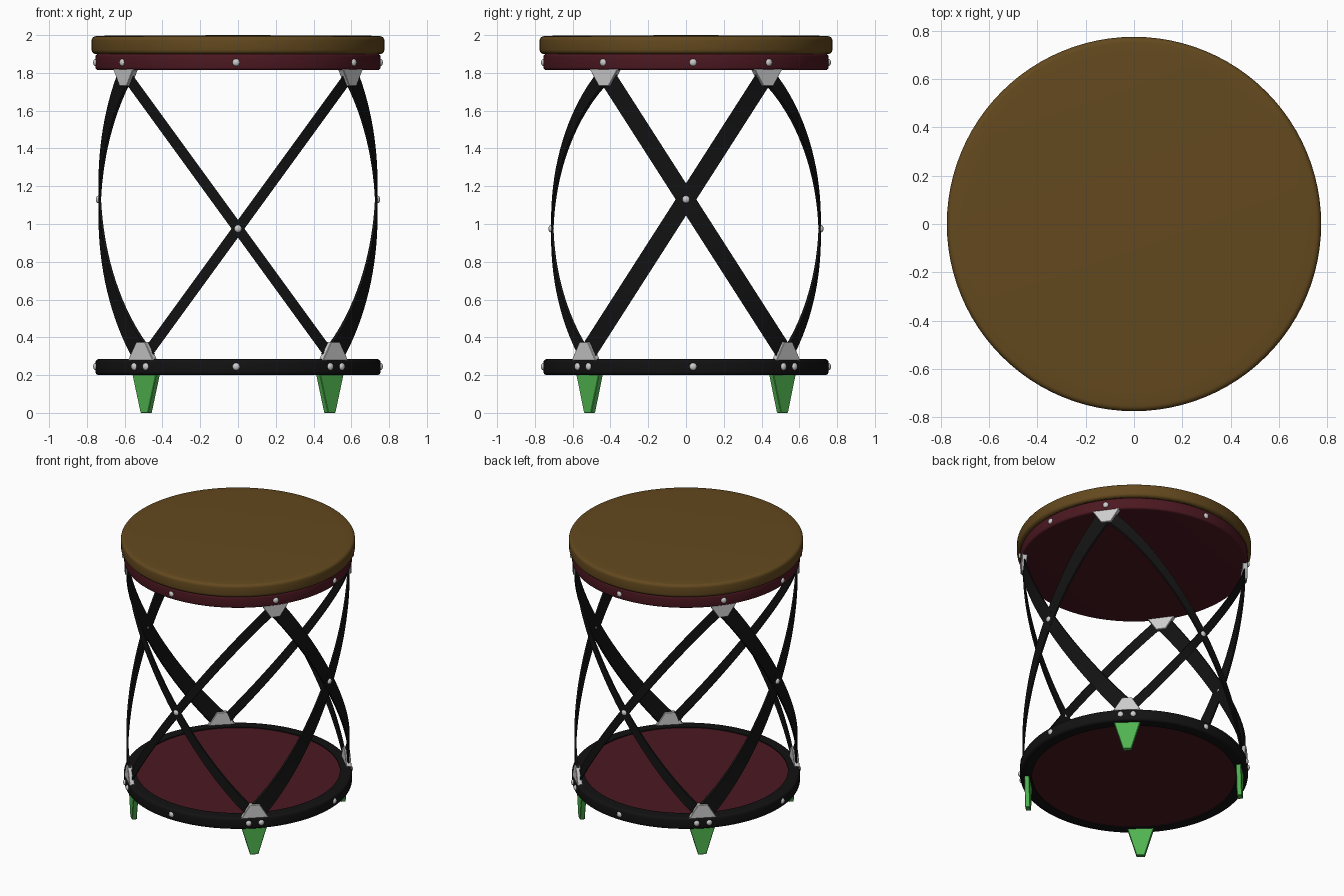
import bpy, bmesh
from math import sin, cos, pi, atan2, sqrt, radians
from mathutils import Matrix, Vector

if "Cube" in bpy.data.objects:
    bpy.data.objects.remove(bpy.data.objects["Cube"])


def material(name, rgb):
    m = bpy.data.materials.new(name)
    m.diffuse_color = (*rgb, 1)
    m.use_nodes = True
    m.node_tree.nodes["Principled BSDF"].inputs["Base Color"].default_value = m.diffuse_color
    return m


BROWN = material("seat_brown", (0.125, 0.066, 0.013))
RED = material("dark_red", (0.072, 0.009, 0.015))
BLACK = material("black_metal", (0.006, 0.006, 0.006))
GREEN = material("green_foot", (0.08, 0.45, 0.08))


def finish(bm, name, mat=None, smooth=True):
    bmesh.ops.recalc_face_normals(bm, faces=bm.faces)
    me = bpy.data.meshes.new(name)
    bm.to_mesh(me)
    bm.free()
    ob = bpy.data.objects.new(name, me)
    bpy.context.collection.objects.link(ob)
    if mat:
        me.materials.append(mat)
    if smooth:
        bpy.ops.object.select_all(action='DESELECT')
        ob.select_set(True)
        bpy.context.view_layer.objects.active = ob
        bpy.ops.object.shade_smooth_by_angle(angle=radians(40))
    return ob


def lathe(name, profile, mat, n=96):
    """Spin an (r, z) profile around the z axis."""
    bm = bmesh.new()
    vs = [bm.verts.new((r, 0, z)) for r, z in profile]
    edges = [bm.edges.new(p) for p in zip(vs, vs[1:])]
    bmesh.ops.spin(bm, geom=vs + edges, cent=(0, 0, 0), axis=(0, 0, 1),
                   angle=2 * pi, steps=n)
    bmesh.ops.remove_doubles(bm, verts=bm.verts, dist=1e-5)
    return finish(bm, name, mat)


def rounded(r_in, r_out, z0, z1, b):
    """Outer wall of a disc with rounded edges, from r_in to r_in."""
    arc = [i * pi / 8 for i in range(5)]
    low = [(r_out - b + b * sin(a), z0 + b - b * cos(a)) for a in arc]
    high = [(r_out - b + b * cos(a), z1 - b + b * sin(a)) for a in arc]
    return [(r_in, z0)] + low + high + [(r_in, z1)]


def radial(angle, r, z):
    """Frame: x tangent, y outward, z up."""
    return Matrix.Translation((r * cos(angle), r * sin(angle), z)) @ \
        Matrix.Rotation(angle - pi / 2, 4, 'Z')


def plate(name, angle, r, z0, w0, z1, w1, t, mat=None):
    """Tapered plate standing tangent to the ring."""
    bm = bmesh.new()
    bmesh.ops.create_cube(bm, size=1)
    for v in bm.verts:
        w, z = (w0, z0) if v.co.z < 0 else (w1, z1)
        v.co = (v.co.x * w, v.co.y * t, z)
    bmesh.ops.bevel(bm, geom=bm.edges[:], offset=0.003, segments=1, affect='EDGES')
    bm.transform(radial(angle, r, 0))
    return finish(bm, name, mat, False)


def rivet(name, angle, r, z):
    bm = bmesh.new()
    bmesh.ops.create_uvsphere(bm, u_segments=16, v_segments=8, radius=0.02)
    bm.transform(radial(angle, r, z) @ Matrix.Diagonal((1, 0.7, 1, 1)))
    return finish(bm, name)


def strap(name, side, flip, x0, x1, zc, slope, r_mid, r_end, w):
    """Flat band, straight when seen face on, wrapped round the barrel."""
    n, t = 32, 0.012
    d = Vector((1, slope)).normalized()
    bm = bmesh.new()
    rings = []
    for i in range(n + 1):
        u = x0 + (x1 - x0) * i / n
        row = []
        for s, k in ((-1, -1), (1, -1), (1, 1), (-1, 1)):
            x = u - d.y * s * w / 2
            z = zc + slope * u + d.x * s * w / 2
            r = r_mid + (r_end - r_mid) * min(1, (u / 0.6) ** 2) + k * t / 2
            row.append(bm.verts.new((x * flip, sqrt(r * r - x * x), z)))
        rings.append(row)
    for a, b in zip(rings, rings[1:]):
        for j in range(4):
            bm.faces.new((a[j], a[(j + 1) % 4], b[(j + 1) % 4], b[j]))
    bm.faces.new(rings[0])
    bm.faces.new(rings[-1])
    bm.transform(Matrix.Rotation(side - pi / 2, 4, 'Z'))
    return finish(bm, name, BLACK)


# Seat cushion, upper rim, lower ring and shelf panel
lathe("seat", rounded(0.72, 0.775, 1.90, 1.994, 0.022)[1:-1] + [(0.70, 1.997), (0.0, 2.0)], BROWN)
lathe("seat_underside", [(0, 1.899), (0.754, 1.899)], BROWN)
lathe("upper_rim", [(0, 1.82)] + rounded(0, 0.755, 1.815, 1.90, 0.015)[1:-1] + [(0, 1.90)], RED)
ring = rounded(0.675, 0.755, 0.20, 0.285, 0.018)
lathe("lower_ring", ring + [ring[0]], BLACK)
lathe("shelf_panel", [(0, 0.207), (0.68, 0.207), (0.68, 0.278), (0, 0.278)], RED)

# Crossed straps with a rivet at each crossing
for side, label in ((-pi / 2, "front"), (pi / 2, "back")):
    for f in (-1, 1):
        strap(f"{label}_strap", side, f, -0.51, 0.605, 0.975, 1.375, 0.708, 0.732, 0.055)
    rivet(f"{label}_cross_rivet", side, 0.714, 0.975)
for side, label in ((0, "right"), (pi, "left")):
    for f in (-1, 1):
        strap(f"{label}_strap", side, f, -0.54, 0.438, 1.13, 1.56, 0.733, 0.733, 0.092)
    rivet(f"{label}_cross_rivet", side, 0.739, 1.13)

# Corner brackets, feet and their rivets
for sx in (-1, 1):
    for sy in (-1, 1):
        top, low = atan2(0.43 * sy, 0.60 * sx), atan2(0.525 * sy, 0.50 * sx)
        plate("upper_bracket", top, 0.732, 1.73, 0.065, 1.822, 0.185, 0.035)
        plate("lower_bracket", low, 0.732, 0.278, 0.185, 0.375, 0.065, 0.035)
        plate("foot", low, 0.705, 0.0, 0.055, 0.205, 0.175, 0.033, GREEN)
        rivet("upper_bracket_rivet", top, 0.754, 1.855)
        for o in (-0.056, 0.056):
            rivet("lower_bracket_rivet", low + o, 0.754, 0.245)

# Rivets midway between the brackets on both rims
for a in (0.05, -pi / 2 - 0.013, pi + 0.05, pi / 2 - 0.013):
    rivet("upper_rim_rivet", a, 0.754, 1.855)
    rivet("lower_ring_rivet", a, 0.754, 0.245)
